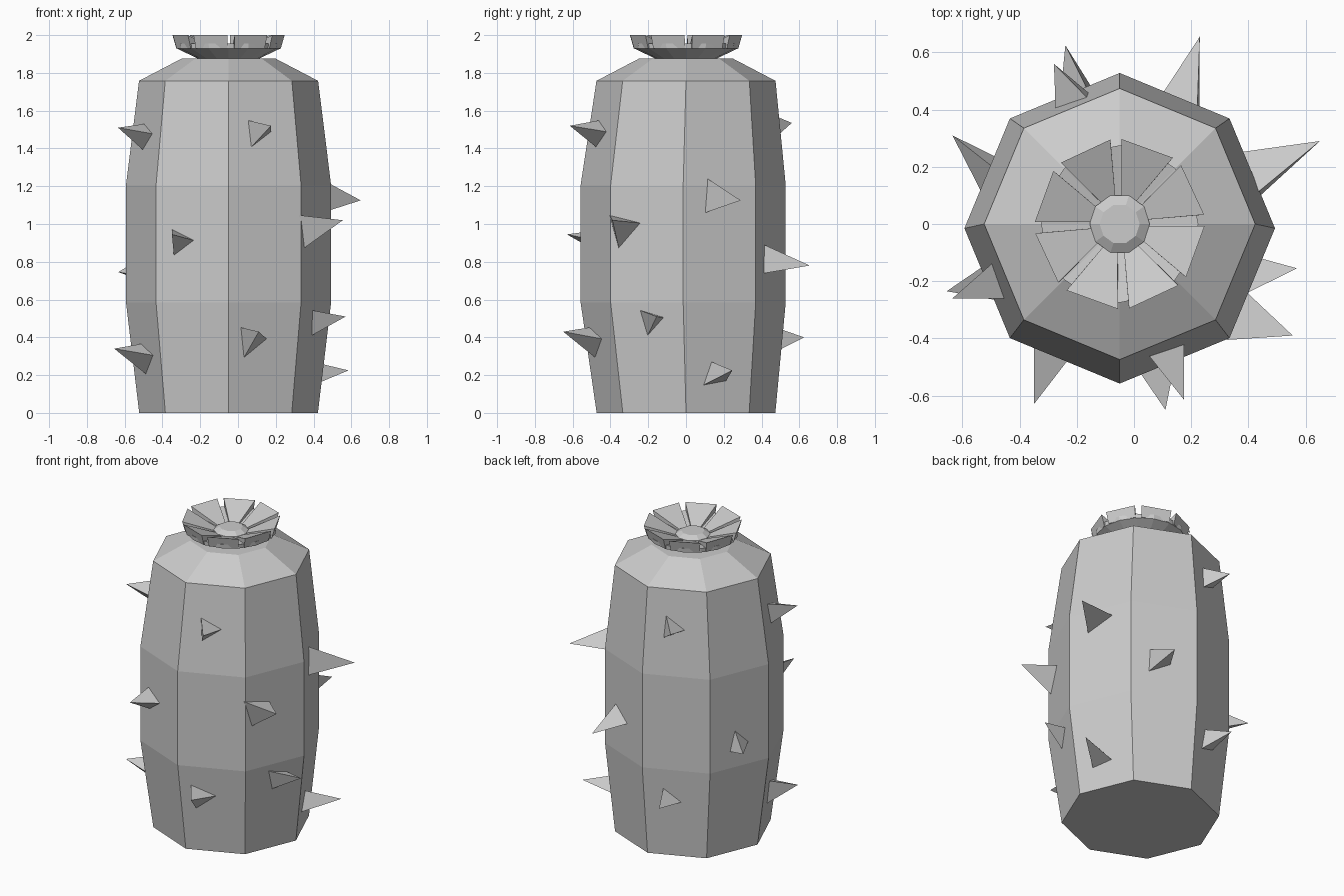
import bpy
from math import sin, cos, tan, radians, floor, pi
from mathutils import Vector

if "Cube" in bpy.data.objects:
    bpy.data.objects.remove(bpy.data.objects["Cube"])

CX = -0.05


def make(name, verts, faces):
    mesh = bpy.data.meshes.new(name)
    mesh.from_pydata(verts, [], faces)
    mesh.update()
    ob = bpy.data.objects.new(name, mesh)
    bpy.context.collection.objects.link(ob)
    return ob


def lathe(name, rings, n):
    """Closed faceted solid from (radius, z, y offset) rings, bottom to top."""
    verts = [(CX + r * cos(2 * pi * i / n), dy + r * sin(2 * pi * i / n), z)
             for r, z, dy in rings for i in range(n)]
    faces = [tuple(reversed(range(n)))]
    for k in range(len(rings) - 1):
        for i in range(n):
            j = (i + 1) % n
            faces.append((k * n + i, k * n + j, (k + 1) * n + j, (k + 1) * n + i))
    top = (len(rings) - 1) * n
    faces.append(tuple(range(top, top + n)))
    return make(name, verts, faces)


# Eight-sided body
BODY = [(0.473, 0, 0), (0.543, 0.585, -0.015), (0.543, 1.205, -0.015),
        (0.474, 1.758, 0), (0.25, 1.875, 0)]
lathe("cactus_body", BODY, 8)


def body_at(z):
    for (r0, z0, d0), (r1, z1, d1) in zip(BODY, BODY[1:]):
        if z0 <= z <= z1:
            t = (z - z0) / (z1 - z0)
            return r0 + t * (r1 - r0), d0 + t * (d1 - d0)


def surface(az, z, du=0.0):
    """Point on the body at azimuth az and height z, slid du along its facet."""
    mid = radians(45 * floor(az / 45) + 22.5)
    r, dy = body_at(z)
    a = r * cos(pi / 8)
    u = a * tan(radians(az) - mid) + du
    a -= 0.008
    return Vector((CX + a * cos(mid) - u * sin(mid),
                   dy + a * sin(mid) + u * cos(mid), z))


# Spikes: tip, base azimuth, base height, base radius, base roll
SPIKES = [
    ((0.65, 0.29, 1.125), 19.8, 1.147, 0.108, -4),
    ((0.555, -0.39, 1.02), -38, 0.973, 0.108, 17),
    ((0.57, -0.155, 0.51), -21.6, 0.485, 0.083, 14),
    ((0.585, 0.245, 0.225), 19.3, 0.195, 0.078, -20),
    ((0.175, -0.615, 1.52), -71.5, 1.48, 0.085, 5),
    ((-0.35, -0.63, 0.945), -120.8, 0.905, 0.083, 5),
    ((0.11, -0.65, 0.43), -76, 0.377, 0.097, 8),
    ((-0.635, -0.26, 1.51), 202.5, 1.465, 0.083, 8),
    ((-0.655, -0.235, 0.34), 202.5, 0.29, 0.097, 8),
    ((-0.635, 0.31, 0.745), 156.6, 0.75, 0.08, -15),
    ((-0.28, 0.56, 1.535), 108.5, 1.51, 0.085, -5),
    ((-0.24, 0.625, 0.40), 106.7, 0.38, 0.083, -8),
    ((0.23, 0.655, 0.78), 62, 0.813, 0.09, -3),
]
for k, (tip, az, z, size, roll) in enumerate(SPIKES):
    base = [surface(az, z + size * sin(radians(roll + a)), size * cos(radians(roll + a)))
            for a in (0, 120, 240)]
    make(f"spike_{k + 1}", base + [Vector(tip)],
         [(2, 1, 0), (0, 1, 3), (1, 2, 3), (2, 0, 3)])

# Flower: shallow bowl, raised button and eight wedge petals
lathe("flower_bowl", [(0.15, 1.87, 0), (0.272, 1.928, 0), (0.275, 1.955, 0), (0.10, 1.915, 0)], 16)
lathe("flower_button", [(0.105, 1.90, 0), (0.105, 1.928, 0), (0.07, 1.95, 0)], 10)


def petal(name, mid):
    verts = []
    for r, z, half in ((0.10, 1.925, 16), (0.297, 2.0, 18.7), (0.277, 1.93, 18.7), (0.10, 1.905, 16)):
        for s in (-1, 1):
            a = radians(mid + s * half)
            verts.append((CX + r * cos(a), r * sin(a), z))
    make(name, verts, [(0, 2, 3, 1), (2, 4, 5, 3), (4, 6, 7, 5), (6, 0, 1, 7),
                       (0, 6, 4, 2), (1, 3, 5, 7)])


for k in range(8):
    petal(f"petal_{k + 1}", 45 * k + 25)
